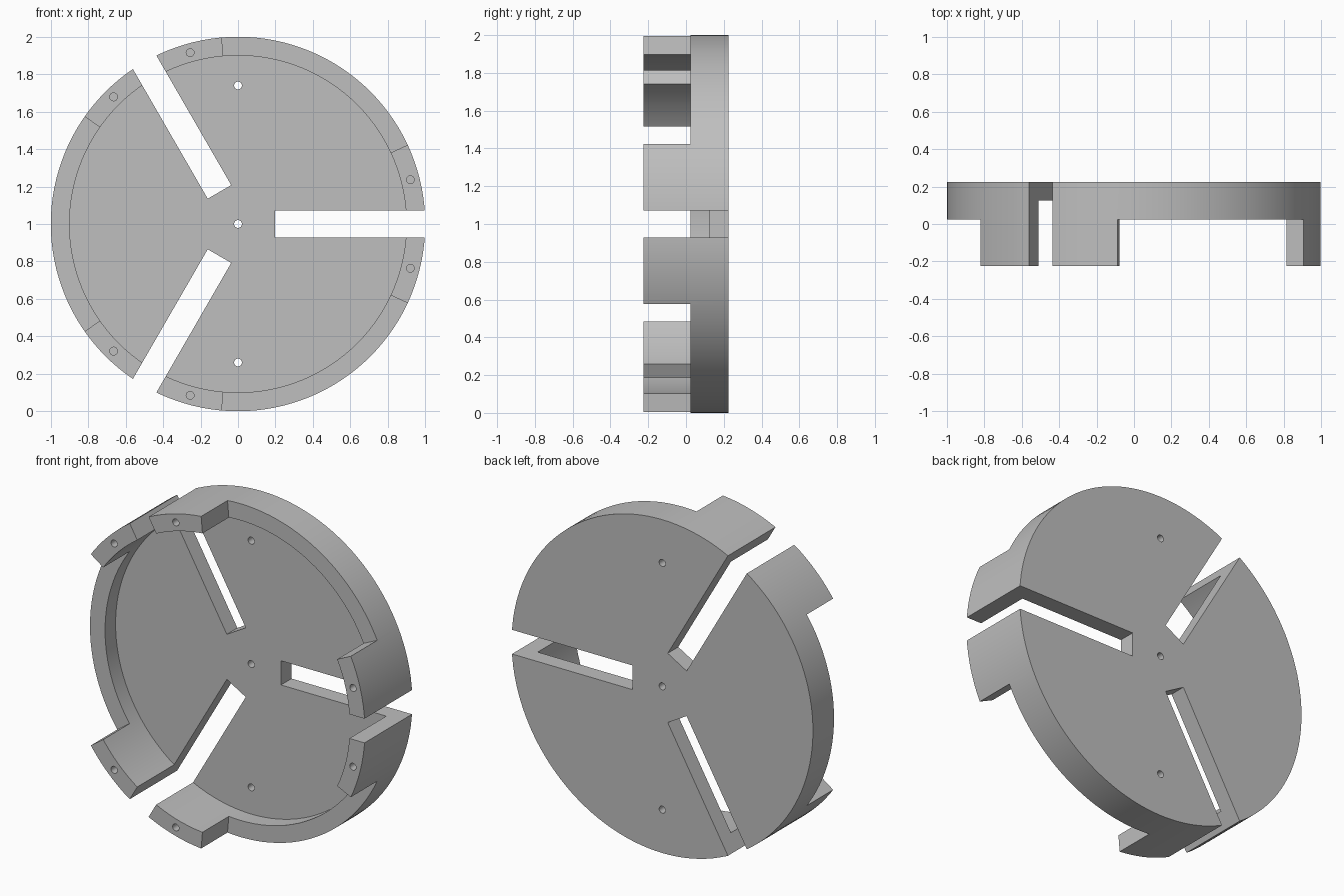
import bpy
import bmesh
from math import cos, sin, radians, pi

BACK, FRONT = 0.225, -0.225      # full depth of the part
FLOOR, RIM = 0.125, 0.025        # front of the plate and of the low rim
CENTRE = 1.0                     # height of the disc axis

cube = bpy.data.objects.get("Cube")
if cube:
    bpy.data.objects.remove(cube, do_unlink=True)


def polar(r, deg):
    return r * cos(radians(deg)), r * sin(radians(deg))


def circle(r, n, cx=0.0, cz=0.0):
    return [(cx + r * cos(2 * pi * i / n), cz + r * sin(2 * pi * i / n)) for i in range(n)]


def prism(name, outline, y0, y1):
    """Extrude an outline in the upright plane from y0 to y1."""
    bm = bmesh.new()
    face = bm.faces.new([bm.verts.new((x, y0, z + CENTRE)) for x, z in outline])
    new = bmesh.ops.extrude_face_region(bm, geom=[face])["geom"]
    bmesh.ops.translate(bm, vec=(0, y1 - y0, 0),
                        verts=[v for v in new if isinstance(v, bmesh.types.BMVert)])
    bmesh.ops.recalc_face_normals(bm, faces=bm.faces)
    mesh = bpy.data.meshes.new(name)
    bm.to_mesh(mesh)
    bm.free()
    obj = bpy.data.objects.new(name, mesh)
    bpy.context.scene.collection.objects.link(obj)
    return obj


# Solid drum that everything is cut from
body = prism("slotted_disc", circle(1.0, 128), FRONT, BACK)
cutters = [prism("recess_cutter", circle(0.9, 128), -1, FLOOR)]

for angle in (0, 120, 240):
    # Open radial slot
    c, s = polar(1, angle)
    corners = [(0.198, -0.0725), (1.3, -0.0725), (1.3, 0.0725), (0.198, 0.0725)]
    cutters.append(prism("slot_cutter", [(u * c - v * s, u * s + v * c) for u, v in corners], -1, 1))
    # Gap between the raised tabs
    gap = [polar(0.5, angle + 25), polar(1.6, angle + 25), polar(1.6, angle + 60),
           polar(1.6, angle + 95), polar(0.5, angle + 95)]
    cutters.append(prism("tab_gap_cutter", gap, -1, RIM))
    # Blind screw holes in the tab ends
    for side in (-1, 1):
        x, z = polar(0.95, angle + side * 14.4)
        cutters.append(prism("tab_hole_cutter", circle(0.021, 24, x, z), -1, -0.025))

# Through holes in the plate
for z in (-0.74, 0, 0.74):
    cutters.append(prism("plate_hole_cutter", circle(0.021, 24, 0, z), -1, 1))

for cutter in cutters:
    cutter.hide_render = True
    mod = body.modifiers.new(cutter.name, "BOOLEAN")
    mod.operation = "DIFFERENCE"
    mod.solver = "EXACT"
    mod.object = cutter

# Bake the cuts and drop the cutters
bpy.context.view_layer.update()
graph = bpy.context.evaluated_depsgraph_get()
result = bpy.data.meshes.new_from_object(body.evaluated_get(graph))
body.modifiers.clear()
body.data = result
for cutter in cutters:
    bpy.data.objects.remove(cutter, do_unlink=True)

# Plain grey
grey = bpy.data.materials.new("plain_grey")
grey.use_nodes = True
colour = (0.52, 0.52, 0.52, 1.0)
grey.diffuse_color = colour
grey.node_tree.nodes["Principled BSDF"].inputs["Base Color"].default_value = colour
body.data.materials.clear()
body.data.materials.append(grey)

bpy.ops.object.select_all(action="DESELECT")
body.select_set(True)
bpy.context.view_layer.objects.active = body
bpy.ops.object.shade_smooth_by_angle(angle=radians(30))
